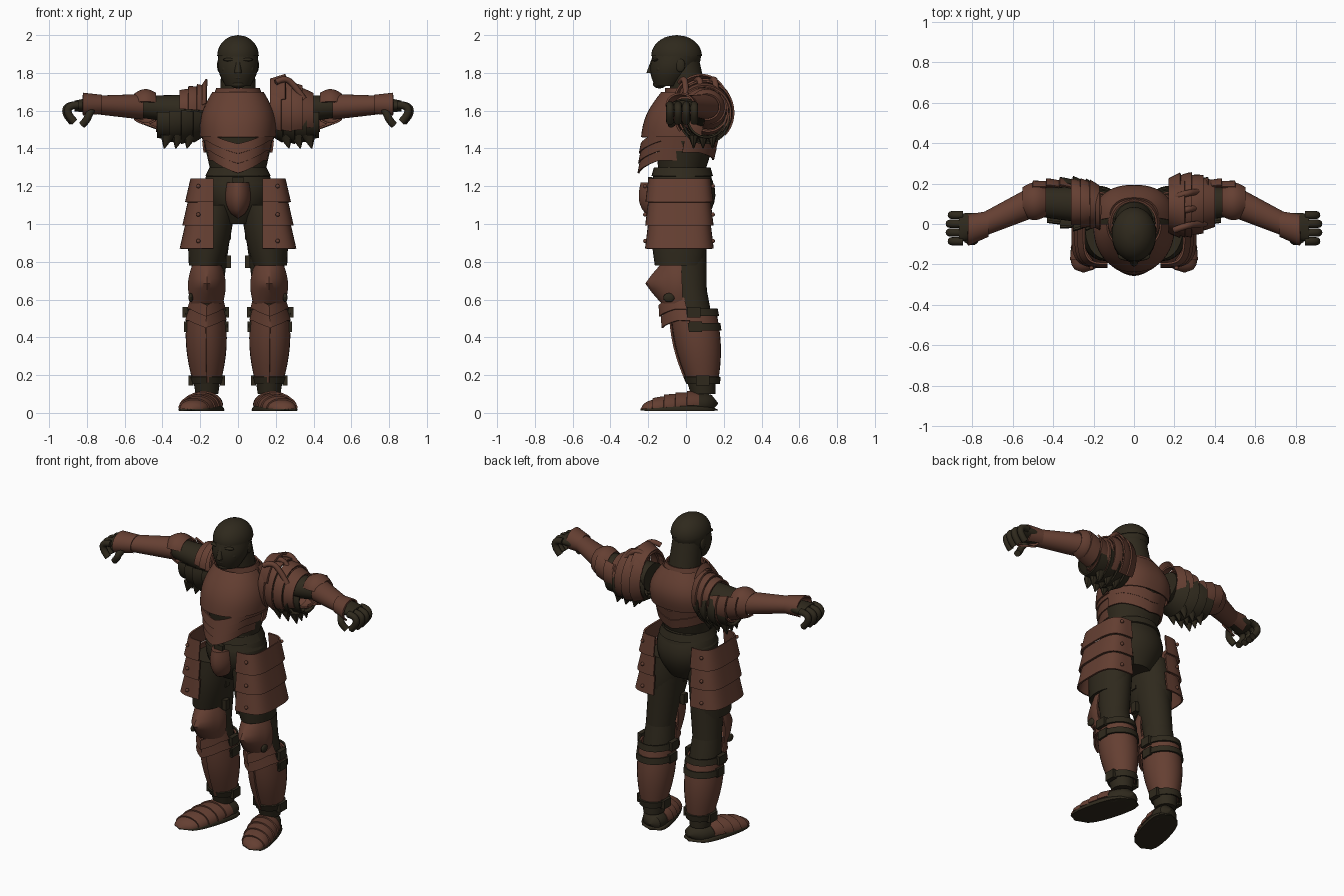
import bpy, bmesh
from math import cos, sin, pi, radians, copysign
from mathutils import Vector

cube = bpy.data.objects.get("Cube")
if cube:
    bpy.data.objects.remove(cube)


def material(name, colour):
    mat = bpy.data.materials.new(name)
    mat.use_nodes = True
    mat.diffuse_color = (*colour, 1)
    mat.node_tree.nodes["Principled BSDF"].inputs["Base Color"].default_value = (*colour, 1)
    return mat


def at(x, y, z):
    return Vector((x, y, z))


plate = material("russet plate", (.13, .05, .032))
cloth = material("dark cloth", (.028, .022, .012))
BOTH, LEFT, RIGHT, MIDDLE = (1, -1), (1,), (-1,), (0,)
FRONT, BACK, UPPER = (pi, 2 * pi), (0, pi), (0, pi)
X, Y, Z = at(1, 0, 0), at(0, 1, 0), at(0, 0, 1)

# Landmarks of the figure, on its left side
chin, skull = at(0, -.1, 1.73), at(0, -.05, 1.89)
neck, chest, waist, crotch = at(0, .03, 1.7), at(0, 0, 1.5), at(0, -.02, 1.3), at(0, -.01, 1)
hip, knee, calf, ankle = at(.13, -.035, 1.1), at(.165, .02, .65), at(.17, .04, .54), at(.165, .09, .16)
heel, toe = at(.14, .17, .05), at(.25, -.24, .02)
shoulder, elbow, wrist, knuckle = at(.17, .09, 1.6), at(.5, .11, 1.62), at(.74, 0, 1.63), at(.865, -.02, 1.625)


def finish(name, bm, mat, side):
    bmesh.ops.recalc_face_normals(bm, faces=bm.faces)
    prefix = {1: "left_", -1: "right_", 0: ""}[side]
    mesh = bpy.data.meshes.new(prefix + name)
    bm.to_mesh(mesh)
    bm.free()
    mesh.materials.append(mat)
    obj = bpy.data.objects.new(prefix + name, mesh)
    bpy.context.collection.objects.link(obj)
    bpy.ops.object.select_all(action="DESELECT")
    obj.select_set(True)
    bpy.context.view_layer.objects.active = obj
    bpy.ops.object.shade_smooth_by_angle(angle=radians(40))


def loft(name, mat, start, end, ra, rb, axis="z", sides=MIDDLE, arc=None, span=(0, 1), bulge=0, flare=0,
         lift=0, dome=0, heeled=False, power=1, peak=0, tent=False, dip=0, crease=pi * 1.5, rows=8, count=28):
    """Skin elliptical sections from start to end; an arc makes an open plate with thickness."""
    first, last = arc or (0, 2 * pi)
    for side in sides:
        bm = bmesh.new()
        rings = []
        for i in range(rows + 1):
            u = i / rows
            t = span[0] + (span[1] - span[0]) * u
            centre = start.lerp(end, t)
            round_off = (1 - abs(2 * t - 1 if heeled else t) ** dome) ** .5 if dome else 1
            grow = bulge * sin(pi * t) + flare * u + lift
            wide, deep = [max((r + grow) * round_off, .002) for r in Vector(ra).lerp(Vector(rb), t)]
            push = peak * (1 - abs(2 * t - 1) if tent else 1)
            ring = []
            for k in range(count + bool(arc)):
                angle = first + (last - first) * k / count
                c, s = cos(angle), sin(angle)
                c = copysign(abs(c) ** power, c) * wide
                s = copysign(abs(s) ** power, s) * deep
                ridge = max(0, 1 - abs(angle - crease))
                offset = {"x": Y * c + Z * s, "y": X * c + Z * s, "z": X * c + Y * s}[axis]
                co = centre + offset - (Y * push + Z * dip) * ridge
                ring.append(bm.verts.new((co.x * (side or 1), co.y, max(co.z, .01))))
            rings.append(ring)
        for low, high in zip(rings, rings[1:]):
            for k in range(count):
                j = (k + 1) % len(low)
                bm.faces.new((low[k], low[j], high[j], high[k]))
        if arc:
            bmesh.ops.recalc_face_normals(bm, faces=bm.faces)
            bmesh.ops.solidify(bm, geom=bm.faces[:], thickness=.01)
        else:
            bm.faces.new(rings[0])
            bm.faces.new(rings[-1])
        finish(name, bm, mat, side)


def lames(name, number, *args, flare=.014, **options):
    # A row of overlapping bands, each with a flared trailing edge
    for i in range(number):
        span = (i / number, (i + 1) / number)
        loft(f"{name}_{i + 1}", *args, span=span, flare=flare, rows=3, **options)


def blob(name, mat, centre, size, sides=BOTH, box=False):
    for side in sides:
        bm = bmesh.new()
        if box:
            bmesh.ops.create_cube(bm, size=2)
        else:
            bmesh.ops.create_uvsphere(bm, u_segments=20, v_segments=12, radius=1)
        bmesh.ops.scale(bm, vec=size, verts=bm.verts)
        bmesh.ops.translate(bm, vec=(centre.x * (side or 1), centre.y, centre.z), verts=bm.verts)
        finish(name, bm, mat, side)


def tube(name, mat, points, radius, sides=BOTH):
    for side in sides:
        curve = bpy.data.curves.new(name, "CURVE")
        curve.dimensions, curve.bevel_depth, curve.use_fill_caps = "3D", radius, True
        line = curve.splines.new("NURBS")
        line.points.add(len(points) - 1)
        line.use_endpoint_u, line.order_u = True, 3
        for p, co in zip(line.points, points):
            p.co = (co.x * side, co.y, co.z, 1)
        curve.materials.append(mat)
        prefix = "left_" if side > 0 else "right_"
        bpy.context.collection.objects.link(bpy.data.objects.new(prefix + name, curve))


# Head with close cap, ears and facial features
loft("jaw", cloth, chin, skull, (.065, .065), (.105, .128), bulge=.018)
blob("skull", cloth, skull, (.105, .13, .1), MIDDLE)
loft("cap", cloth, skull, skull + Z * .11, (.11, .134), (.11, .134), dome=2, rows=16)
loft("neck", cloth, neck - Z * .1, skull + Y * .03, (.1, .1), (.085, .085))
face = chin - Y * .07
loft("nose", cloth, face + at(0, -.015, .07), face + Z * .15, (.02, .025), (.01, .01))
blob("lips", cloth, face + at(0, .005, .045), (.035, .018, .012), MIDDLE)
blob("chin", cloth, chin + at(0, -.04, .01), (.04, .035, .022), MIDDLE)
blob("brow", cloth, face + at(.04, .01, .14), (.04, .02, .01))
blob("cheek", cloth, face + at(.055, .03, .09), (.03, .02, .025))
blob("ear", cloth, skull + at(.1, .02, -.05), (.011, .025, .036))

# Padded body
loft("upper_torso", cloth, chest, neck, (.195, .17), (.1, .08), bulge=.035)
loft("lower_torso", cloth, waist, chest, (.15, .128), (.195, .17))
loft("hips", cloth, crotch, waist, (.1, .1), (.15, .125), bulge=.058)
lames("belt", 2, cloth, waist, waist - Z * .09, (.15, .15), (.175, .155), arc=(0, 2 * pi), flare=.01)
blob("belt_buckle", cloth, waist - at(0, .17, .07), (.03, .012, .02), MIDDLE, box=True)

# Cuirass with pointed waist bands, collar and groin guard
loft("breastplate", plate, chest - Z * .04, neck - Y * .03, (.2, .228), (.135, .12),
     arc=FRONT, bulge=.025, peak=.01, power=.85)
lames("waist_band", 3, plate, chest - Z * .01, waist + Z * .035, (.195, .218), (.147, .208),
      arc=FRONT, peak=.022, dip=.065, power=.85, flare=.007)
loft("backplate", plate, chest - Z * .03, neck, (.2, .18), (.12, .1), arc=BACK, bulge=.035, power=.85)
lames("back_band", 2, plate, chest, waist + Z * .08, (.195, .175), (.165, .15),
      arc=BACK, dip=.04, crease=pi / 2, flare=.008)
loft("collar", plate, neck - at(0, .02, .02), neck - at(0, .025, -.02), (.13, .12), (.115, .115),
     arc=(0, 2 * pi))
loft("codpiece", plate, waist - at(0, .13, .08), crotch - at(0, .145, -.03), (.06, .08), (.05, .07),
     bulge=.014, dome=4, peak=.01)

# Legs and breeches
loft("thigh", cloth, hip, knee, (.11, .14), (.085, .09), sides=BOTH)
loft("shin", cloth, knee, ankle - Z * .06, (.085, .09), (.06, .065), sides=BOTH, bulge=.02)
loft("breeches", cloth, hip, at(.17, -.035, .78), (.11, .14), (.09, .13), sides=BOTH, bulge=.012)
for height in (.8, .95):
    blob("thigh_buckle", cloth, at(.05, -.05, height), (.014, .02, .032), box=True)

# Tassets around the outer thighs, with rivets
lames("tasset", 3, plate, hip + Z * .14, hip - Z * .23, (.122, .165), (.165, .168),
      sides=BOTH, arc=(-pi / 2, pi / 2), power=.55)
for drop in (-.1, .05, .19):
    for offset in (-.182, .178):
        blob("tasset_rivet", plate, hip + at(.08, offset, -drop), (.011, .01, .011))

# Pointed knees, their lower bands and the greaves
loft("knee_cop", plate, knee + at(0, -.06, .14), knee - at(0, .055, .07), (.075, .09), (.085, .095),
     sides=BOTH, arc=(pi * .95, pi * 2.05), bulge=.02, peak=.065, tent=True)
blob("knee_rivet", cloth, knee + at(.085, -.11, -.04), (.012, .03, .024))
lames("knee_band", 2, plate, knee - at(0, .03, .04), calf - at(0, .02, .05), (.085, .105), (.1, .11),
      sides=BOTH, arc=FRONT, peak=.03, dip=.04, flare=.01)
greave = dict(start=calf, end=ankle, ra=(.1, .12), rb=(.074, .08), sides=BOTH, bulge=.02)
loft("greave", plate, arc=(-pi / 2, pi * 1.5), peak=.012, **greave)
for place, wrap in ((.02, (-.3, pi + .3)), (.22, (-.3, pi + .3)), (.97, (0, 2 * pi))):
    loft("leg_strap", cloth, span=(place - .05, place + .05), lift=.01, arc=wrap, rows=2, **greave)
    for reach in (.11, -.11):
        spot = calf.lerp(ankle, place) + X * reach * (1 - place / 4)
        blob("strap_buckle", cloth, spot, (.014, .035, .027), box=True)

# Banded shoes turned slightly outwards
shoe = dict(start=heel, end=toe, ra=(.07, .055), rb=(.065, .03), axis="y", sides=BOTH, bulge=.022,
            dome=6, heeled=True, rows=12)
loft("shoe", cloth, **shoe)
loft("sole", cloth, heel - Z * .035, toe - Z * .005, (.08, .015), (.075, .015), "y", BOTH, bulge=.022,
     dome=6, heeled=True, power=.7, rows=12)
for i in range(5):
    band = dict(shoe, rows=4, span=(.25 + i * .15, .4 + i * .15))
    loft(f"shoe_band_{i + 1}", plate, arc=UPPER, lift=.004, flare=.008, **band)

# Arms with layered hanging sleeves and rear bands
loft("upper_arm", cloth, shoulder, elbow, (.095, .085), (.07, .06), "x", BOTH)
lames("sleeve_layer", 4, cloth, shoulder - Z * .04, elbow - at(.07, 0, .06), (.09, .09), (.085, .085),
      "x", BOTH, arc=(pi * .9, pi * 2.2), bulge=.03, flare=.02)
lames("rear_arm_band", 3, plate, shoulder + at(.13, .02, -.04), elbow + Y * .01, (.1, .11), (.08, .08),
      "x", BOTH, arc=(pi * 1.4, pi * 2.25), bulge=.01)
for i in range(9):
    top = shoulder + at(.08 + i // 3 * .06, (i % 3 - 1) * .05, -.13)
    loft("sleeve_tab", cloth, top, top + at(.02, 0, -.07), (.04, .03), (.003, .003), sides=BOTH,
         rows=3, count=8)

# Elbows, forearms, gauntlets and curled hands
loft("elbow_cop", plate, elbow - X * .065, elbow + X * .05, (.075, .075), (.072, .07), "x", BOTH,
     arc=(-pi * .55, pi * .9), bulge=.022)
loft("forearm", plate, elbow, wrist, (.08, .068), (.06, .05), "x", BOTH)
loft("gauntlet_cuff", plate, wrist - X * .02, wrist + at(.08, -.03, 0), (.064, .054), (.078, .065),
     "x", BOTH, arc=(-pi / 3, pi * 1.33))
loft("palm", cloth, wrist, knuckle, (.05, .035), (.07, .028), "x", BOTH, bulge=.005)
for i in range(4):
    base = knuckle + at(-.02, i * .043 - .065, .005)
    reach = .05 + .01 * (i in (1, 2))
    tube("finger", cloth, [base, base + X * reach, base + at(reach + .01, 0, -.05),
                           base + at(reach - .03, 0, -.09)], .02)
base = wrist + at(.03, -.05, -.015)
tube("thumb", cloth, [base, base + at(.02, -.035, -.035), base + at(.03, -.035, -.065),
                      base + at(.055, -.025, -.09)], .02)

# Large layered left shoulder guard with raised crest
lames("shoulder_band", 4, plate, shoulder, shoulder + at(.23, .01, -.02), (.135, .155), (.1, .1),
      "x", LEFT, arc=(-pi / 4, pi * 1.2), bulge=.03)
loft("shoulder_crest", plate, shoulder + Z * .02, shoulder + at(.08, -.01, .03), (.125, .15), (.15, .165),
     "x", LEFT, arc=(.3, pi - .2))
for i in range(3):
    base = shoulder + at(.03, i * .08 - .12, .15)
    tube("crest_roll", plate, [base, base + at(.05, .02, .03), base + at(.11, .03, -.03),
                               base + at(.15, .03, -.09)], .016, LEFT)

# Small right shoulder guard
lames("small_shoulder_band", 3, plate, shoulder, shoulder + at(.14, .02, .01), (.1, .13), (.1, .085),
      "x", RIGHT, arc=(-pi / 4, pi), bulge=.01)
loft("small_shoulder_crest", plate, shoulder + at(.02, -.02, .03), shoulder + at(0, -.02, .04),
     (.09, .11), (.1, .13), "x", RIGHT, arc=(.5, pi))
